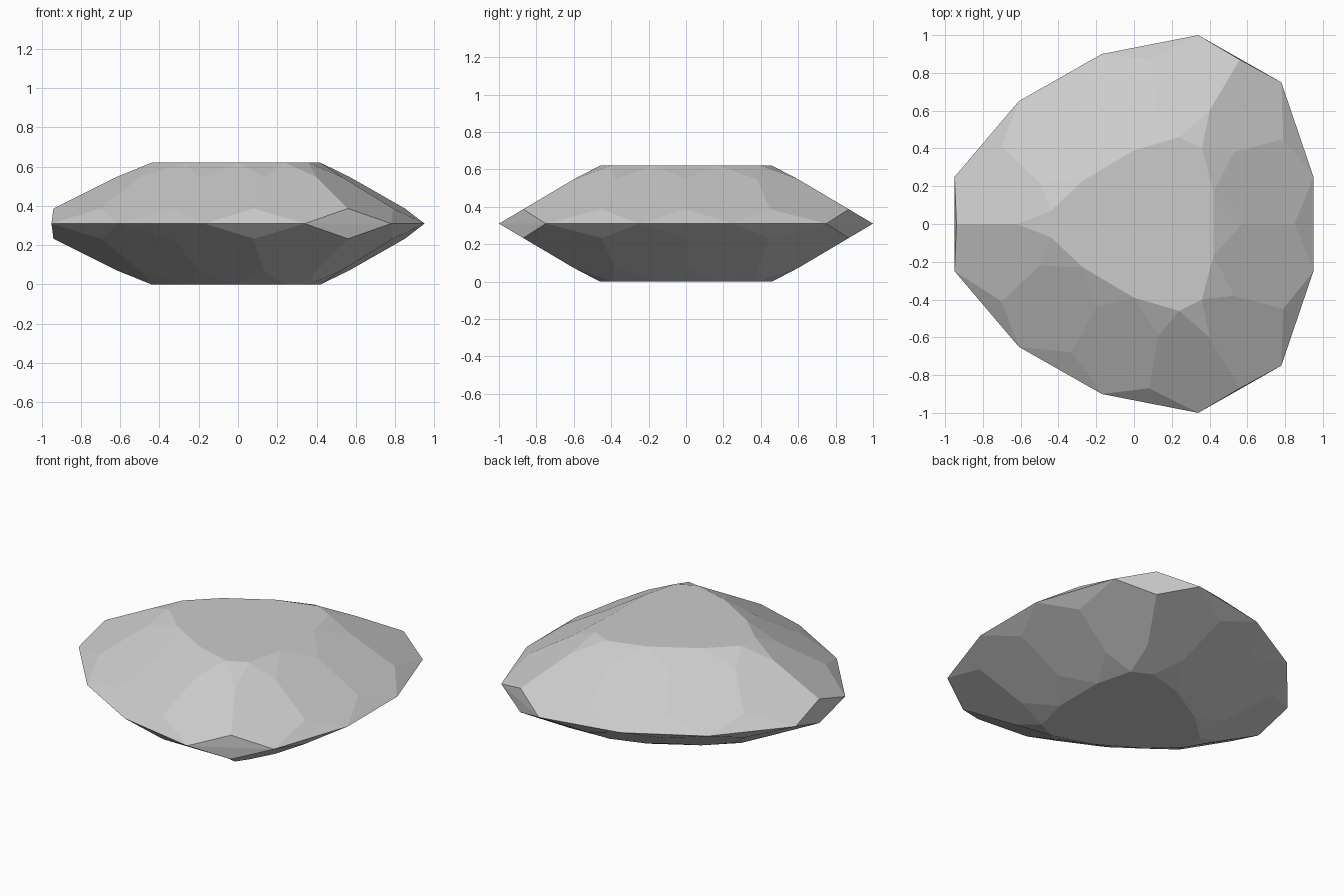
import bpy, bmesh

if "Cube" in bpy.data.objects:
    bpy.data.objects.remove(bpy.data.objects["Cube"])

MID = 0.31  # height of the widest edge

# Half outlines (y > 0), running from +x to -x; mirrored across y = 0
girdle_half = [(.95, .25), (.78, .75), (.34, 1.0), (-.17, .90), (-.61, .65), (-.95, .25)]
table_half = [(.42, .17), (.36, .40), (.24, .46), (0, .39), (-.27, .23), (-.44, .07)]
# Points lying between the girdle / table corners, plus the two on the y = 0 axis
low_half = [(.79, .45), (.56, .87), (.08, .87), (-.33, .68), (-.70, .41)]
star_half = [(.53, .38), (.40, .60), (.13, .59), (-.20, .44), (-.50, .22)]


def ring(half, left=None, right=None):
    pts = list(half)
    if left is not None:
        pts.append((left, 0))
    pts += [(x, -y) for x, y in reversed(half)]
    if right is not None:
        pts.append((right, 0))
    return pts


bm = bmesh.new()


def add(points, z):
    return [bm.verts.new((x, y, z)) for x, y in points]


girdle = add(ring(girdle_half), MID)
n = len(girdle)

# Crown (s = 1) and its mirrored underside (s = -1)
for s in (1, -1):
    low = add(ring(low_half, -.94, .85), MID + s * .077)
    star = add(ring(star_half, -.62, .57), MID + s * .237)
    table = add(ring(table_half), MID + s * .31)
    bm.faces.new(table)
    for i in range(n):
        j = (i + 1) % n
        # thin girdle facet, star facet, six-sided main facet
        bm.faces.new((girdle[i], girdle[j], low[i]))
        bm.faces.new((table[i], star[i], table[j]))
        bm.faces.new((girdle[i], low[i], star[i], table[i], star[i - 1], low[i - 1]))

bmesh.ops.recalc_face_normals(bm, faces=bm.faces)
mesh = bpy.data.meshes.new("faceted_stone")
bm.to_mesh(mesh)
bm.free()
bpy.context.collection.objects.link(bpy.data.objects.new("faceted_stone", mesh))
